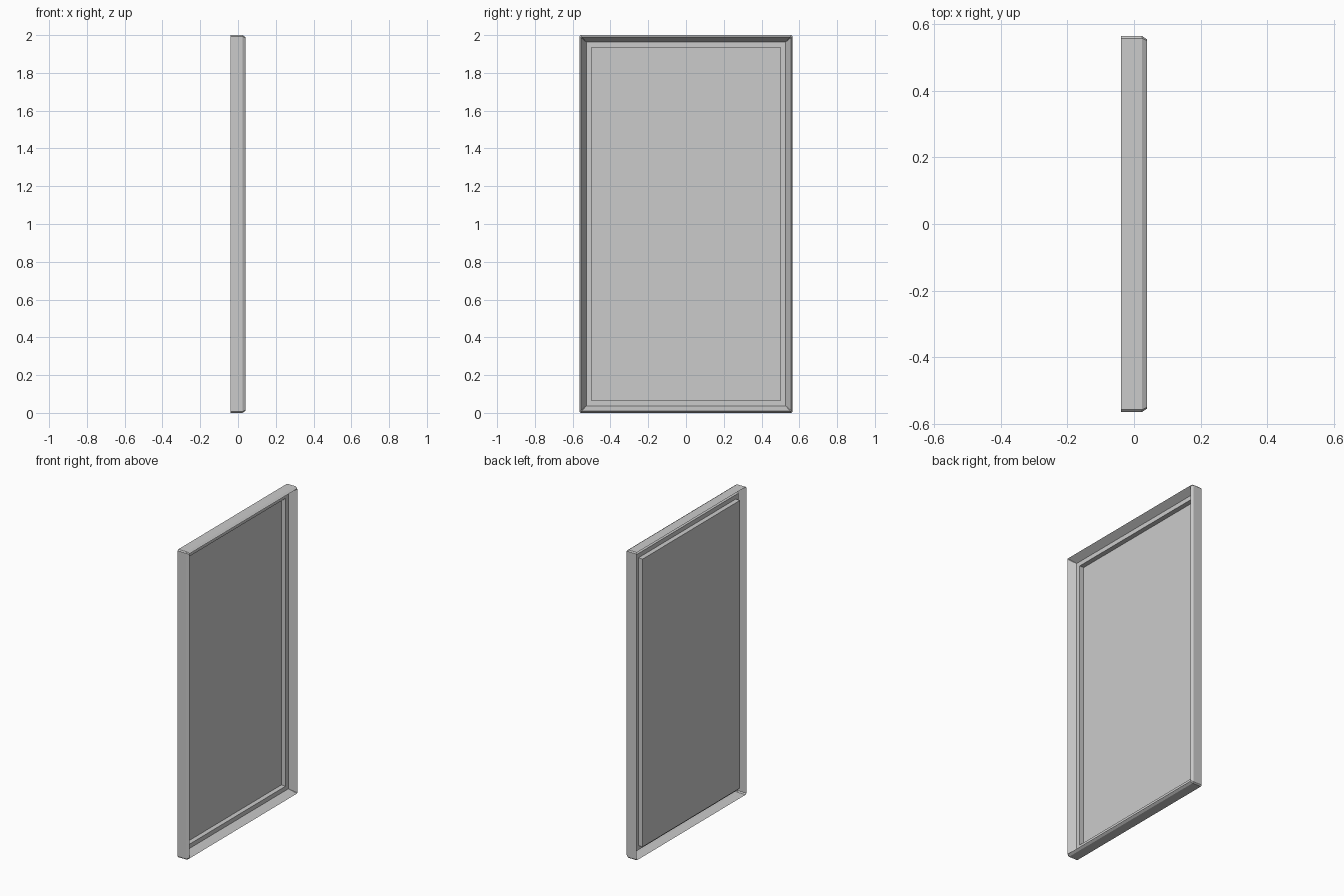
import bpy, bmesh

if "Cube" in bpy.data.objects:
    bpy.data.objects.remove(bpy.data.objects["Cube"])

HALF_W, HALF_H = 0.565, 1.0
BACK, SHOULDER, CREST, LEDGE = -0.0385, 0.0235, 0.0385, -0.008


def rect_loop(bm, x, inset, cut):
    """Rectangle in the YZ plane with clipped corners, counter-clockwise from +x."""
    w, h = HALF_W - inset, HALF_H - inset
    pts = []
    for sy, sz in ((-1, -1), (1, -1), (1, 1), (-1, 1)):
        side = (sy * w, sz * (h - cut))
        end = (sy * (w - cut), sz * h)
        pts += [side, end] if sy * sz > 0 else [end, side]
    return [bm.verts.new((x, y, z + HALF_H)) for y, z in pts]


def sweep(name, profile, fill=False):
    """Skin rectangles given as (x, inset, corner cut)."""
    bm = bmesh.new()
    loops = [rect_loop(bm, *p) for p in profile]
    for a, b in zip(loops, loops[1:]):
        for i in range(8):
            j = (i + 1) % 8
            bm.faces.new((a[i], a[j], b[j], b[i]))
    if fill:
        bm.faces.new(loops[-1])
    bmesh.ops.remove_doubles(bm, verts=bm.verts, dist=1e-5)
    mesh = bpy.data.meshes.new(name)
    bm.to_mesh(mesh)
    bm.free()
    obj = bpy.data.objects.new(name, mesh)
    bpy.context.collection.objects.link(obj)
    return obj


# Hollow moulded frame: outer wall, front chamfer, inner slope, flat ledge
sweep("frame", [
    (BACK, 0.0, 0.007),
    (SHOULDER, 0.0, 0.007),
    (CREST, 0.010, 0.004),
    (LEDGE, 0.037, 0.0),
    (LEDGE, 0.065, 0.0),
])

# Recessed panel: step wall and flat sheet, standing proud of the hollow back
sweep("panel", [
    (LEDGE, 0.065, 0.0),
    (BACK, 0.065, 0.0),
], fill=True)
